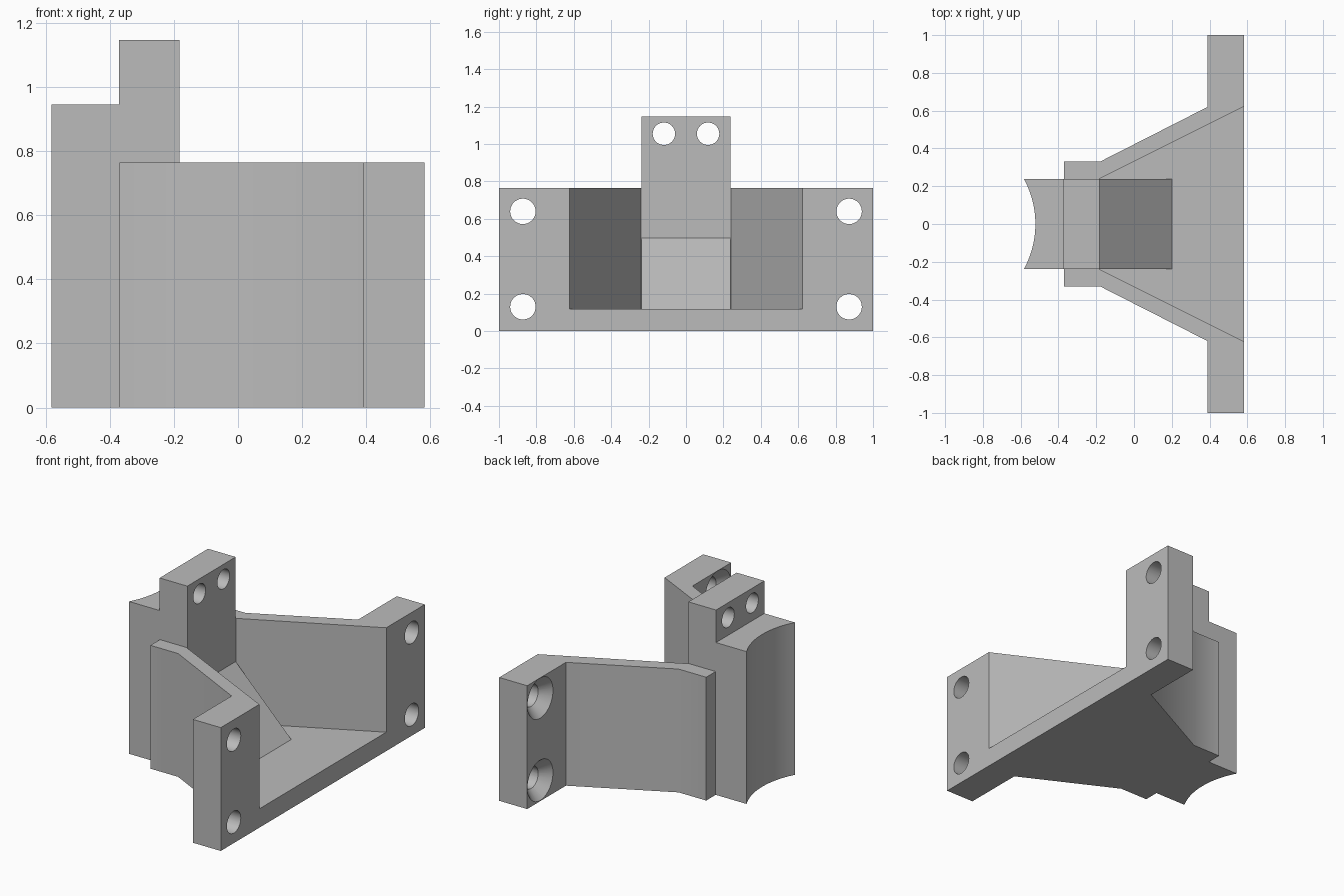
import bpy, bmesh, math
from mathutils import Matrix, Vector

cube = bpy.data.objects.get("Cube")
if cube:
    bpy.data.objects.remove(cube, do_unlink=True)

grey = bpy.data.materials.new("plain grey")
grey.use_nodes = True
colour = (0.5, 0.5, 0.5, 1)
grey.diffuse_color = colour
grey.node_tree.nodes["Principled BSDF"].inputs["Base Color"].default_value = colour


def make(name, bm):
    bmesh.ops.recalc_face_normals(bm, faces=bm.faces)
    mesh = bpy.data.meshes.new(name)
    bm.to_mesh(mesh)
    bm.free()
    mesh.materials.append(grey)
    ob = bpy.data.objects.new(name, mesh)
    bpy.context.collection.objects.link(ob)
    return ob


def prism(name, base, sweep):
    """Extrude a closed outline of 3D points along a vector."""
    bm = bmesh.new()
    face = bm.faces.new([bm.verts.new(p) for p in base])
    new = bmesh.ops.extrude_face_region(bm, geom=[face])["geom"]
    verts = [g for g in new if isinstance(g, bmesh.types.BMVert)]
    bmesh.ops.translate(bm, verts=verts, vec=Vector(sweep))
    return make(name, bm)


def plan(name, half, z0, z1):
    """Upright prism from half a plan outline, mirrored in y."""
    outline = half + [(x, -y) for x, y in reversed(half)]
    return prism(name, [(x, y, z0) for x, y in outline], (0, 0, z1 - z0))


def bore(name, x0, x1, y, z, r0, r1):
    """Round or tapered cutter along x."""
    bm = bmesh.new()
    place = Matrix.Translation(((x0 + x1) / 2, y, z)) @ Matrix.Rotation(math.pi / 2, 4, "Y")
    bmesh.ops.create_cone(bm, cap_ends=True, segments=48, radius1=r0, radius2=r1,
                          depth=x1 - x0, matrix=place)
    return make(name, bm)


def combine(target, other, operation):
    mod = target.modifiers.new(operation, "BOOLEAN")
    mod.operation, mod.solver, mod.object = operation, "EXACT", other
    bpy.context.view_layer.objects.active = target
    bpy.ops.object.modifier_apply(modifier=mod.name)
    bpy.data.objects.remove(other, do_unlink=True)


# Flared body with mounting flanges
bracket = plan("mounting_bracket", [(-0.37, 0.33), (-0.18, 0.33), (0.39, 0.62),
                                    (0.39, 1), (0.582, 1)], 0, 0.765)

# Central post with a concave end
half_w, sag = 0.237, 0.06
radius = (half_w ** 2 + sag ** 2) / (2 * sag)
arc = []
for i in range(13):
    y = half_w * i / 12
    arc.append((-0.522 - radius + math.sqrt(radius ** 2 - y ** 2), y))
post = plan("post", arc[1:] + [(-0.1, half_w)], 0, 0.945)
combine(bracket, post, "UNION")

# Raised lug on the post
lug = plan("lug", [(-0.372, half_w), (-0.1, half_w)], 0.5, 1.147)
combine(bracket, lug, "UNION")

# Flared pocket, open at the flange side
pocket = plan("pocket", [(-0.182, 0.24), (0.782, 0.722)], 0.117, 2)
combine(bracket, pocket, "DIFFERENCE")

# Sloping brace between post and floor
brace = prism("brace", [(x, -half_w, z) for x, z in
                        [(-0.3, 0.05), (-0.3, 0.498), (-0.182, 0.498), (0.2, 0.117), (0.2, 0.05)]],
              (0, 2 * half_w, 0))
combine(bracket, brace, "UNION")

# Lug holes and countersunk flange holes
for side in (-1, 1):
    combine(bracket, bore("lug_hole", -0.6, 0, side * 0.118, 1.055, 0.06, 0.06), "DIFFERENCE")
    for z in (0.13, 0.64):
        y = side * 0.872
        combine(bracket, bore("bolt_hole", 0.3, 0.7, y, z, 0.068, 0.068), "DIFFERENCE")
        combine(bracket, bore("countersink", 0.389, 0.454, y, z, 0.126, 0.066), "DIFFERENCE")

bpy.ops.object.select_all(action="DESELECT")
bracket.select_set(True)
bpy.context.view_layer.objects.active = bracket
bpy.ops.object.shade_smooth_by_angle()
